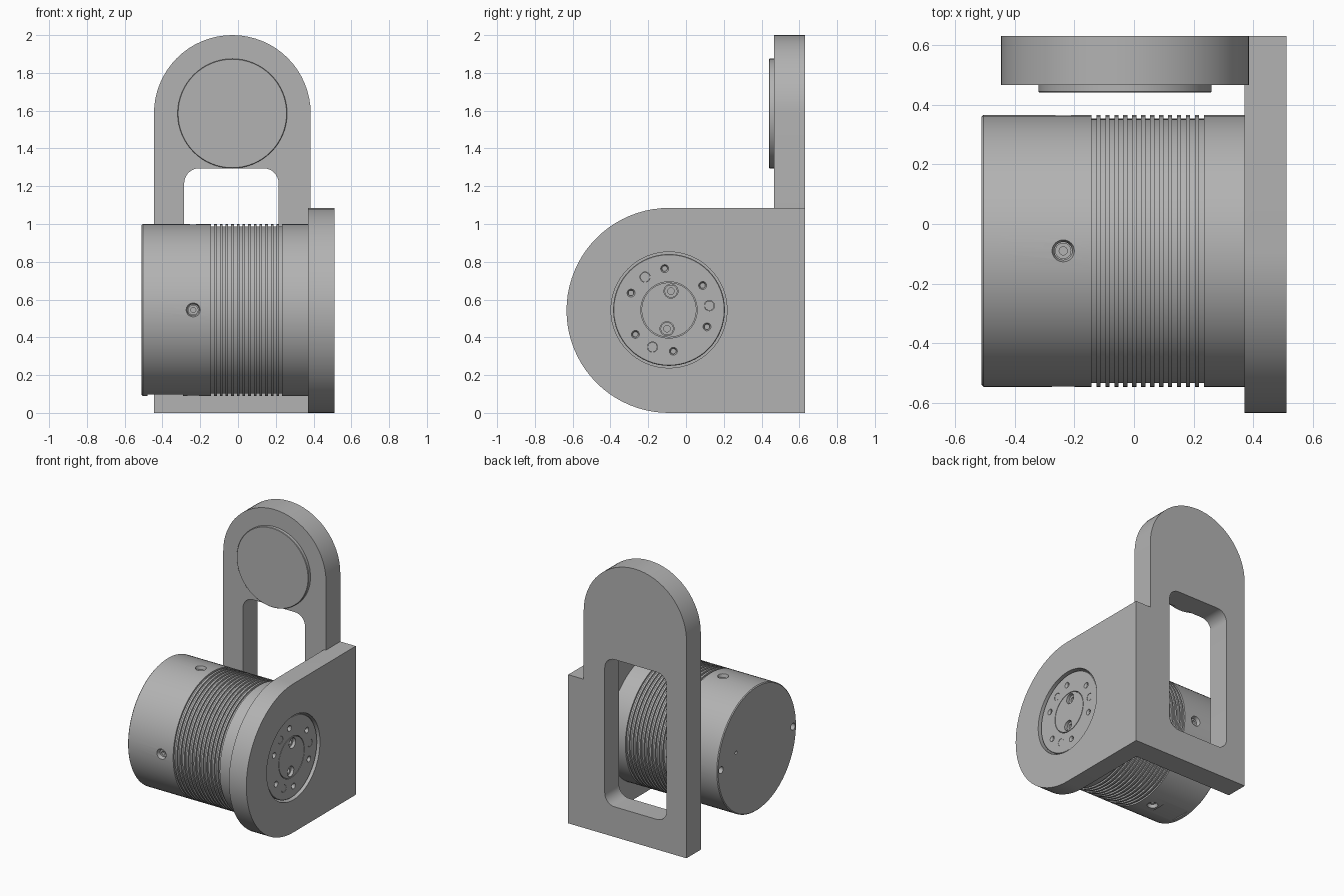
import bpy, bmesh
from math import sin, cos, pi, radians
from mathutils import Vector

if "Cube" in bpy.data.objects:
    bpy.data.objects.remove(bpy.data.objects["Cube"])

grey = bpy.data.materials.new("machined_grey")
grey.use_nodes = True
COLOUR = (0.45, 0.45, 0.45, 1)
grey.diffuse_color = COLOUR
grey.node_tree.nodes["Principled BSDF"].inputs["Base Color"].default_value = COLOUR

AXIS = Vector((0, -0.09, 0.545))      # centre line of the motor, along x
X, Y, Z = Vector((1, 0, 0)), Vector((0, 1, 0)), Vector((0, 0, 1))


def finish(name, bm):
    bmesh.ops.recalc_face_normals(bm, faces=bm.faces)
    mesh = bpy.data.meshes.new(name)
    bm.to_mesh(mesh)
    bm.free()
    mesh.materials.append(grey)
    ob = bpy.data.objects.new(name, mesh)
    bpy.context.collection.objects.link(ob)
    return ob


def turned(name, origin, direction, profile, sides=32):
    """Solid of revolution; profile is (distance along direction, radius)."""
    bm = bmesh.new()
    turn = direction.to_track_quat('Z', 'Y')
    rings = []
    for d, r in profile:
        rings.append([bm.verts.new(origin + turn @ Vector((r * cos(2 * pi * i / sides), r * sin(2 * pi * i / sides), d)))
                      for i in range(sides)])
    for a, b in zip(rings, rings[1:]):
        for i in range(sides):
            j = (i + 1) % sides
            bm.faces.new((a[i], a[j], b[j], b[i]))
    bm.faces.new(rings[0])
    bm.faces.new(rings[-1])
    return finish(name, bm)


def prism(name, points, depth):
    bm = bmesh.new()
    face = bm.faces.new([bm.verts.new(p) for p in points])
    new = bmesh.ops.extrude_face_region(bm, geom=[face])["geom"]
    bmesh.ops.translate(bm, vec=depth, verts=[v for v in new if isinstance(v, bmesh.types.BMVert)])
    return finish(name, bm)


def arc(cx, cy, r, start, end, steps):
    angles = [radians(start + (end - start) * i / steps) for i in range(steps + 1)]
    return [(cx + r * cos(a), cy + r * sin(a)) for a in angles]


def combine(target, others, operation='DIFFERENCE'):
    bpy.context.view_layer.objects.active = target
    for other in others:
        mod = target.modifiers.new("combine", 'BOOLEAN')
        mod.operation, mod.solver, mod.object = operation, 'EXACT', other
        bpy.ops.object.modifier_apply(modifier=mod.name)
        bpy.data.objects.remove(other)


def screw(name, origin, direction, top, r):
    turned(name, origin, direction, [(top - 0.05, r), (top, r), (top, r * 0.5), (top - 0.02, r * 0.5)])


# L-shaped bracket: round-ended side plate joined to the tall back plate
side = [(0.63, 0), (0.63, 1.085)] + arc(-0.09, 0.5425, 0.5425, 90, 270, 40)
bracket = prism("bracket", [(0.37, y, z) for y, z in side], X * 0.14)
back = [(-0.445, 0), (0.385, 0)] + arc(-0.03, 1.585, 0.415, 0, 180, 32)
back_plate = prism("back_plate", [(x, 0.465, z) for x, z in back], Y * 0.165)
combine(bracket, [back_plate], 'UNION')

# Rounded window and hub bore
window = []
for cx, cz, start in ((0.135, 1.215, 0), (-0.205, 1.215, 90), (-0.205, 0.30, 180), (0.135, 0.30, 270)):
    window += arc(cx, cz, 0.08, start, start + 90, 8)
combine(bracket, [
    prism("window_cutter", [(x, 0.3, z) for x, z in window], Y * 0.5),
    turned("bore_cutter", AXIS, X, [(0.3, 0.307), (0.6, 0.307)], 64)])

# Raised pad on the back plate
turned("round_pad", Vector((-0.03, 0.47, 1.585)), -Y, [(0, 0.29), (0.027, 0.29), (0.03, 0.287)], 64)

# Motor body with cooling grooves
profile = [(-0.51, 0.449), (-0.504, 0.455)]
for i in range(13):
    x = -0.142 + i * 0.03
    profile += [(x, 0.455), (x, 0.443), (x + 0.016, 0.443), (x + 0.016, 0.455)]
profile.append((0.372, 0.455))
body = turned("motor_body", AXIS, X, profile, 96)

cutters = []
sink = Vector((-0.237, 0, 0)) + AXIS
for d in (Y, -Y, Z, -Z):
    cutters.append(turned("screw_seat", sink, d, [(0.39, 0.03), (0.435, 0.03), (0.475, 0.045)]))
for s in (1, -1):
    cutters.append(turned("rim_hole", AXIS + Y * 0.415 * s, -X, [(0.46, 0.025), (0.53, 0.025)]))
cutters.append(turned("pin_hole", AXIS + Vector((0, 0.24, 0.06)), -X, [(0.46, 0.012), (0.53, 0.012)]))
# Shallow flat under the motor
cutters.append(prism("flat_cutter", [(x, y, 0.05) for x, y in
                                     ((-0.48, -0.2), (-0.29, -0.2), (-0.29, 0.02), (-0.48, 0.02))], Z * 0.048))
combine(body, cutters)
for n, d in (("back", Y), ("front", -Y), ("top", Z), ("bottom", -Z)):
    screw(n + "_body_screw", sink, d, 0.432, 0.027)

# Output hub set in the bore, with a seam around its centre
hub = turned("output_hub", AXIS, X, [(0.36, 0.296), (0.491, 0.296), (0.495, 0.292), (0.495, 0.149),
                                     (0.48, 0.149), (0.48, 0.145), (0.495, 0.145)], 64)


def on_hub(angle, r):
    a = radians(angle)
    return AXIS + Vector((0, r * cos(a), r * sin(a)))


holes = [turned("hub_hole", on_hub(36 + 60 * i, 0.22), X, [(0.455, 0.014), (0.483, 0.014), (0.5, 0.024)])
         for i in range(6)]
holes += [turned("pin_seat", on_hub(6 + 120 * i, 0.215), X, [(0.48, 0.027), (0.53, 0.027)])
          for i in range(3)]
holes += [turned("hub_screw_seat", on_hub(a, 0.1), X, [(0.44, 0.037), (0.53, 0.037)])
          for a in (84, 264)]
combine(hub, holes)
for i in range(3):
    turned("hub_pin", on_hub(6 + 120 * i, 0.215), X, [(0.47, 0.0255), (0.494, 0.0255)])
for a in (84, 264):
    screw("hub_screw", on_hub(a, 0.1), X, 0.475, 0.034)

# Smooth the round surfaces, keep the machined edges sharp
bpy.ops.object.select_all(action='DESELECT')
for ob in bpy.context.collection.objects:
    if ob.type == 'MESH' and ob.data.materials and ob.data.materials[0] == grey:
        ob.select_set(True)
        bpy.context.view_layer.objects.active = ob
bpy.ops.object.shade_smooth_by_angle(angle=radians(30))
